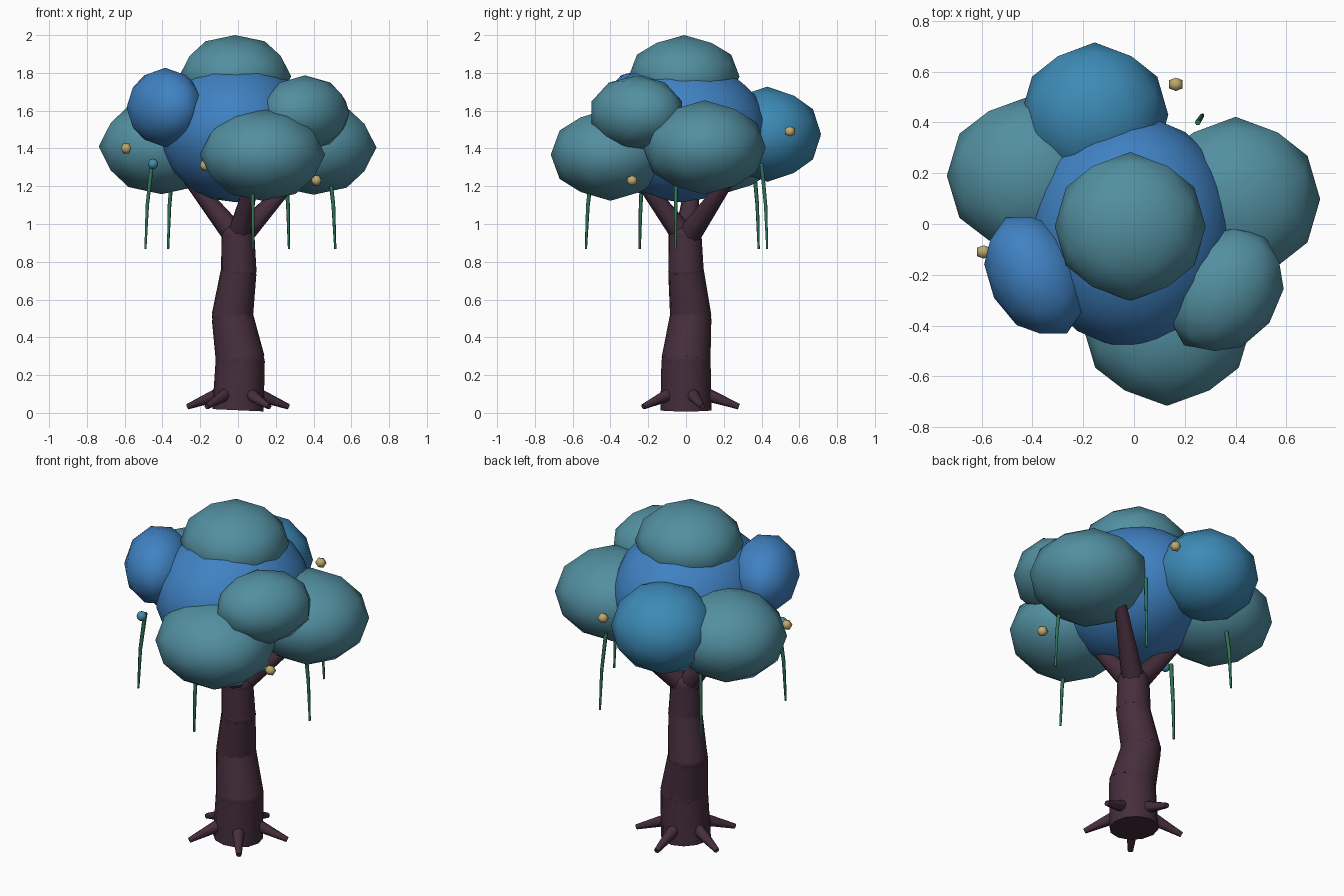
import bpy
import math
from mathutils import Vector

cube = bpy.data.objects.get("Cube")
if cube:
    bpy.data.objects.remove(cube, do_unlink=True)


def material(name, rgb):
    mat = bpy.data.materials.new(name)
    mat.use_nodes = True
    mat.diffuse_color = (*rgb, 1)
    bsdf = mat.node_tree.nodes["Principled BSDF"]
    bsdf.inputs["Base Color"].default_value = (*rgb, 1)
    return mat


TEAL = material("teal_leaves", (0.085, 0.275, 0.352))
BLUE = material("blue_leaves", (0.051, 0.223, 0.546))
SKY = material("sky_leaves", (0.046, 0.255, 0.468))
BARK = material("dark_bark", (0.061, 0.027, 0.045))
VINE = material("vine_green", (0.03, 0.175, 0.095))
GOLD = material("pale_gold", (0.515, 0.402, 0.156))
BERRY = material("blue_green_berry", (0.06, 0.26, 0.40))


def finish(name, mat):
    obj = bpy.context.object
    obj.name = name
    obj.data.materials.append(mat)
    bpy.ops.object.shade_smooth_by_angle(angle=math.radians(70))
    return obj


def ball(name, mat, centre, radii, detail=2, spin=0):
    # The tilt puts a vertex on every axis, so the radii are exact
    bpy.ops.mesh.primitive_ico_sphere_add(subdivisions=detail, radius=1, location=centre,
                                          rotation=(0, math.radians(-31.72), 0))
    bpy.ops.object.transform_apply(location=False, rotation=True, scale=False)
    obj = finish(name, mat)
    obj.scale = radii
    obj.rotation_euler.z = math.radians(spin)


def limb(name, mat, start, end, r1, r2, sides=10):
    start, end = Vector(start), Vector(end)
    axis = end - start
    bpy.ops.mesh.primitive_cone_add(vertices=sides, radius1=r1, radius2=r2,
                                    depth=axis.length, location=(start + end) / 2)
    obj = finish(name, mat)
    obj.rotation_mode = "QUATERNION"
    obj.rotation_quaternion = axis.to_track_quat("Z", "Y")


def polar(radius, degrees, z):
    a = math.radians(degrees)
    return (radius * math.cos(a), radius * math.sin(a), z)


# Crooked trunk built from tapered sections with rounded joints
trunk = [((0, 0, 0.014), 0.136), ((0.012, 0, 0.28), 0.13), ((-0.03, 0.025, 0.51), 0.11),
         ((0.004, 0, 0.75), 0.095), ((0, -0.005, 0.94), 0.088)]
for i, ((a, ra), (b, rb)) in enumerate(zip(trunk, trunk[1:])):
    limb(f"trunk_section_{i + 1}", BARK, a, b, ra, rb, 12)
    ball(f"trunk_joint_{i + 1}", BARK, b, (rb * 0.99, rb * 0.99, rb * 0.8), 3)

# Five short roots around the base
for i in range(5):
    turn = 18 + 72 * i
    limb(f"root_{i + 1}", BARK, polar(0.09, turn, 0.105), polar(0.28, turn, 0.033),
         0.038, 0.015, 8)

# Three branches reaching into the crown
for i, tip in enumerate([(0.36, 0.28, 1.31), (-0.355, 0.05, 1.36), (0.10, -0.32, 1.34)]):
    limb(f"branch_{i + 1}", BARK, (0, 0, 0.92), tip, 0.066, 0.024, 8)

# Leaf clumps, with the two upper ones turned along the crown
ball("crown_core", BLUE, (-0.01, -0.03, 1.49), (0.405, 0.46, 0.375), 3)
clumps = [
    ("crown_top", TEAL, (-0.015, -0.01, 1.782), (0.297, 0.293, 0.218), 0),
    ("front_clump", TEAL, (0.13, -0.40, 1.367), (0.332, 0.316, 0.244), 0),
    ("left_clump", TEAL, (0.40, 0.098, 1.405), (0.333, 0.324, 0.25), 0),
    ("right_clump", TEAL, (-0.405, 0.19, 1.41), (0.332, 0.315, 0.252), 0),
    ("back_clump", SKY, (-0.155, 0.43, 1.475), (0.29, 0.285, 0.252), 0),
    ("upper_right_clump", BLUE, (-0.385, -0.203, 1.617), (0.188, 0.258, 0.21), 28),
    ("upper_left_clump", TEAL, (0.355, -0.26, 1.587), (0.22, 0.268, 0.2), -36),
]
for name, mat, centre, radii, spin in clumps:
    ball(name, mat, centre, radii, spin=spin)

# Hanging vines, leaning slightly outward as they fall
for i, (x, y) in enumerate([(-0.49, -0.245), (0.08, -0.53), (0.515, -0.055),
                            (0.27, 0.43), (-0.37, 0.385)]):
    top = Vector((x * 0.93, y * 0.93, 1.32))
    middle = Vector((x * 0.98, y * 0.98, 1.1))
    limb(f"vine_{i + 1}_upper", VINE, top, middle, 0.012, 0.01, 6)
    limb(f"vine_{i + 1}_lower", VINE, middle, (x, y, 0.867), 0.01, 0.006, 6)

# Small round fruits
for i, spot in enumerate([(-0.592, -0.11, 1.40), (0.415, -0.285, 1.23),
                          (0.165, 0.55, 1.49), (-0.175, -0.41, 1.31)]):
    ball(f"gold_fruit_{i + 1}", GOLD, spot, (0.031,) * 3, 1)
ball("blue_fruit", BERRY, (-0.45, -0.27, 1.318), (0.028,) * 3)
